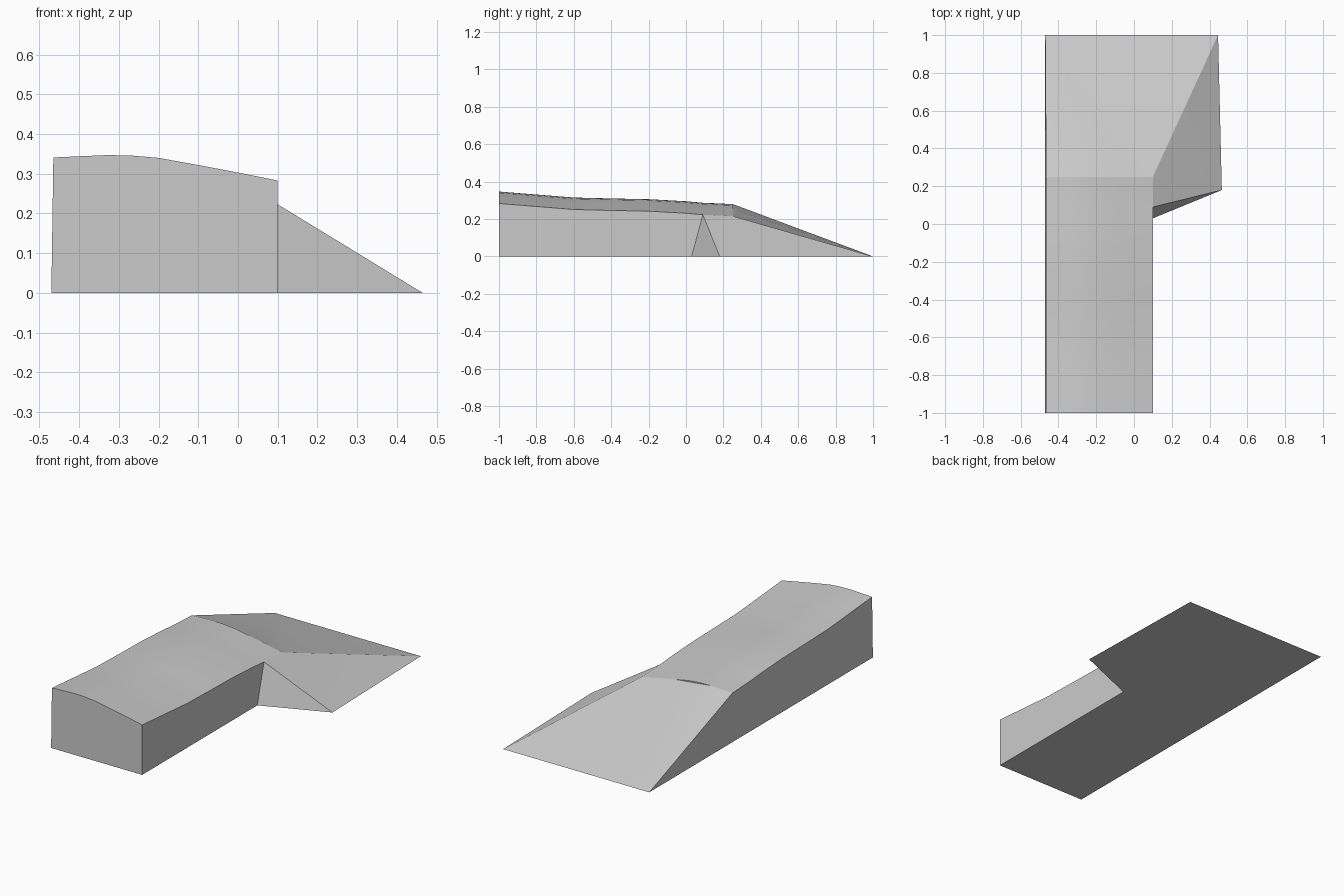
import bpy
import bmesh
import math

cube = bpy.data.objects.get("Cube")
if cube:
    bpy.data.objects.remove(cube, do_unlink=True)

# One plain grey for the whole model
grey = bpy.data.materials.new("light grey")
grey.use_nodes = True
colour = (0.6, 0.6, 0.6, 1)
grey.diffuse_color = colour
grey.node_tree.nodes["Principled BSDF"].inputs["Base Color"].default_value = colour


def build(name, polygons):
    """Make an object from outward-wound polygons, welding shared corners."""
    bm = bmesh.new()
    for points in polygons:
        bm.faces.new([bm.verts.new(p) for p in points])
    bmesh.ops.remove_doubles(bm, verts=bm.verts, dist=0.0005)
    mesh = bpy.data.meshes.new(name)
    bm.to_mesh(mesh)
    bm.free()
    mesh.materials.append(grey)
    obj = bpy.data.objects.new(name, mesh)
    bpy.context.collection.objects.link(obj)
    bpy.ops.object.select_all(action="DESELECT")
    obj.select_set(True)
    bpy.context.view_layer.objects.active = obj
    bpy.ops.object.shade_smooth_by_angle(angle=math.radians(25))
    return obj


# Crowned cross-section (x, z) and the fall of the top along its length (y, dz)
crown = [(-0.465, 0.341), (-0.4, 0.344), (-0.33, 0.347), (-0.27, 0.346),
         (-0.2, 0.34), (-0.1, 0.322), (0, 0.303), (0.1, 0.283)]
fall = [(-1, 0), (-0.8, -0.016), (-0.6, -0.032), (-0.4, -0.037),
        (-0.2, -0.041), (0, -0.052), (0.09, -0.06), (0.25, -0.067)]
rows = [[(x, y, z + dz) for x, z in crown] for y, dz in fall]
left_edge = [row[0] for row in rows]
right_edge = [row[-1] for row in rows]
end = rows[-1]

# Ground corners
left_x = -0.47
front_left, front_right = (left_x, -1, 0), (0.1, -1, 0)
mid_left, mid_right = (left_x, 0.25, 0), (0.1, 0.25, 0)
back_left, back_right = (left_x, 1, 0), (0.445, 1, 0)
wing_root, wing_tip = (0.1, 0.03, 0), (0.465, 0.18, 0)

# Long body: undulating top, walls, underside and the small lip at its end
body = [[a[i], a[i + 1], b[i + 1], b[i]]
        for a, b in zip(rows, rows[1:]) for i in range(len(crown) - 1)]
body.append([front_left, front_right] + rows[0][::-1])
body.append([mid_left, front_left] + left_edge)
body.append([front_right, wing_root] + right_edge[-2::-1])
body.append([front_left, mid_left, mid_right, wing_root, front_right])
body.append(end[2:6])
build("long_body", body)

# Back ramp: folded slope from the body's end down to the ground
rim = end[:3] + end[5:]
ramp = [[back_left, a, b] for a, b in zip(rim, rim[1:])]
ramp.append([rim[-1], back_right, back_left])
ramp.append([back_left, mid_left, rim[0]])
ramp.append([mid_left, back_left, back_right, mid_right])
build("back_ramp", ramp)

# Side ramp: slope falling away from the body's side
top_front, top_back = right_edge[-2:]
build("side_ramp", [
    [top_front, wing_tip, top_back],
    [top_back, wing_tip, back_right],
    [wing_root, wing_tip, top_front],
    [wing_root, mid_right, back_right, wing_tip],
])
